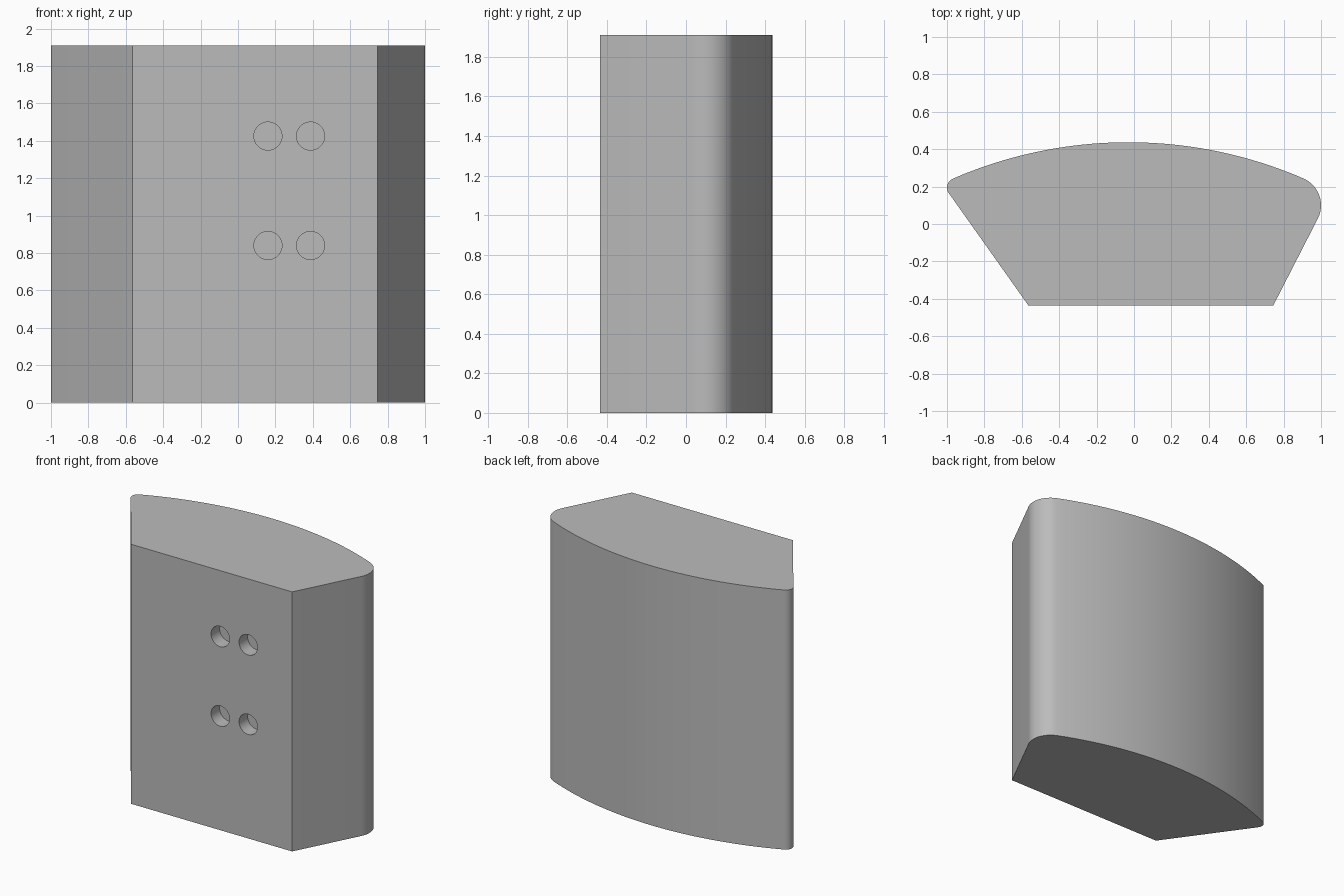
import bpy
import bmesh
from math import atan2, cos, sin, pi, radians
from mathutils import Matrix

if "Cube" in bpy.data.objects:
    bpy.data.objects.remove(bpy.data.objects["Cube"], do_unlink=True)

HEIGHT = 1.91
FRONT_Y = -0.435
HOLE_RADIUS = 0.075
HOLE_DEPTH = 0.1

# Single grey material
grey = bpy.data.materials.new("plain grey")
grey.use_nodes = True
colour = (0.5, 0.5, 0.5, 1.0)
grey.diffuse_color = colour
grey.node_tree.nodes["Principled BSDF"].inputs["Base Color"].default_value = colour


def arc(centre, radius, start, end, steps):
    """Points along a circular arc, both ends included."""
    angles = [start + (end - start) * i / steps for i in range(steps + 1)]
    return [(centre[0] + radius * cos(a), centre[1] + radius * sin(a)) for a in angles]


def add_object(name, bm):
    bmesh.ops.recalc_face_normals(bm, faces=bm.faces)
    mesh = bpy.data.meshes.new(name)
    bm.to_mesh(mesh)
    bm.free()
    mesh.materials.append(grey)
    obj = bpy.data.objects.new(name, mesh)
    bpy.context.collection.objects.link(obj)
    return obj


# Block outline: flat front, slanted sides, rounded corners, bowed back
back_centre, back_radius = (-0.03, -1.923), 2.36
right_centre, left_centre = (-0.949, 0.195), (0.844, 0.1)


def back_angle(point):
    return atan2(point[1] - back_centre[1], point[0] - back_centre[0])


a_left, a_right = back_angle(left_centre), back_angle(right_centre)
outline = [(-0.565, FRONT_Y), (0.745, FRONT_Y)]
outline += arc(left_centre, 0.156, radians(-27.2), a_left, 14)
outline += arc(back_centre, back_radius, a_left, a_right, 40)[1:-1]
outline += arc(right_centre, 0.051, a_right, pi + radians(35.6), 12)

bm = bmesh.new()
base = bm.faces.new([bm.verts.new((x, y, 0)) for x, y in outline])
extruded = bmesh.ops.extrude_face_region(bm, geom=[base])["geom"]
top = [v for v in extruded if isinstance(v, bmesh.types.BMVert)]
bmesh.ops.translate(bm, verts=top, vec=(0, 0, HEIGHT))
block = add_object("curved_block", bm)

# Four blind holes in the front
bm = bmesh.new()
for x in (0.16, 0.388):
    for z in (0.84, 1.425):
        place = Matrix.Translation((x, FRONT_Y, z)) @ Matrix.Rotation(pi / 2, 4, "X")
        bmesh.ops.create_cone(bm, cap_ends=True, segments=40, radius1=HOLE_RADIUS,
                              radius2=HOLE_RADIUS, depth=2 * HOLE_DEPTH, matrix=place)
cutter = add_object("hole_cutter", bm)
cutter.hide_render = True

cut = block.modifiers.new("holes", "BOOLEAN")
cut.operation = "DIFFERENCE"
cut.solver = "EXACT"
cut.object = cutter

bpy.ops.object.select_all(action="DESELECT")
block.select_set(True)
bpy.context.view_layer.objects.active = block
bpy.ops.object.modifier_apply(modifier=cut.name)
bpy.data.objects.remove(cutter, do_unlink=True)

# Smooth curves, crisp edges
bpy.ops.object.shade_smooth_by_angle(angle=radians(25))
